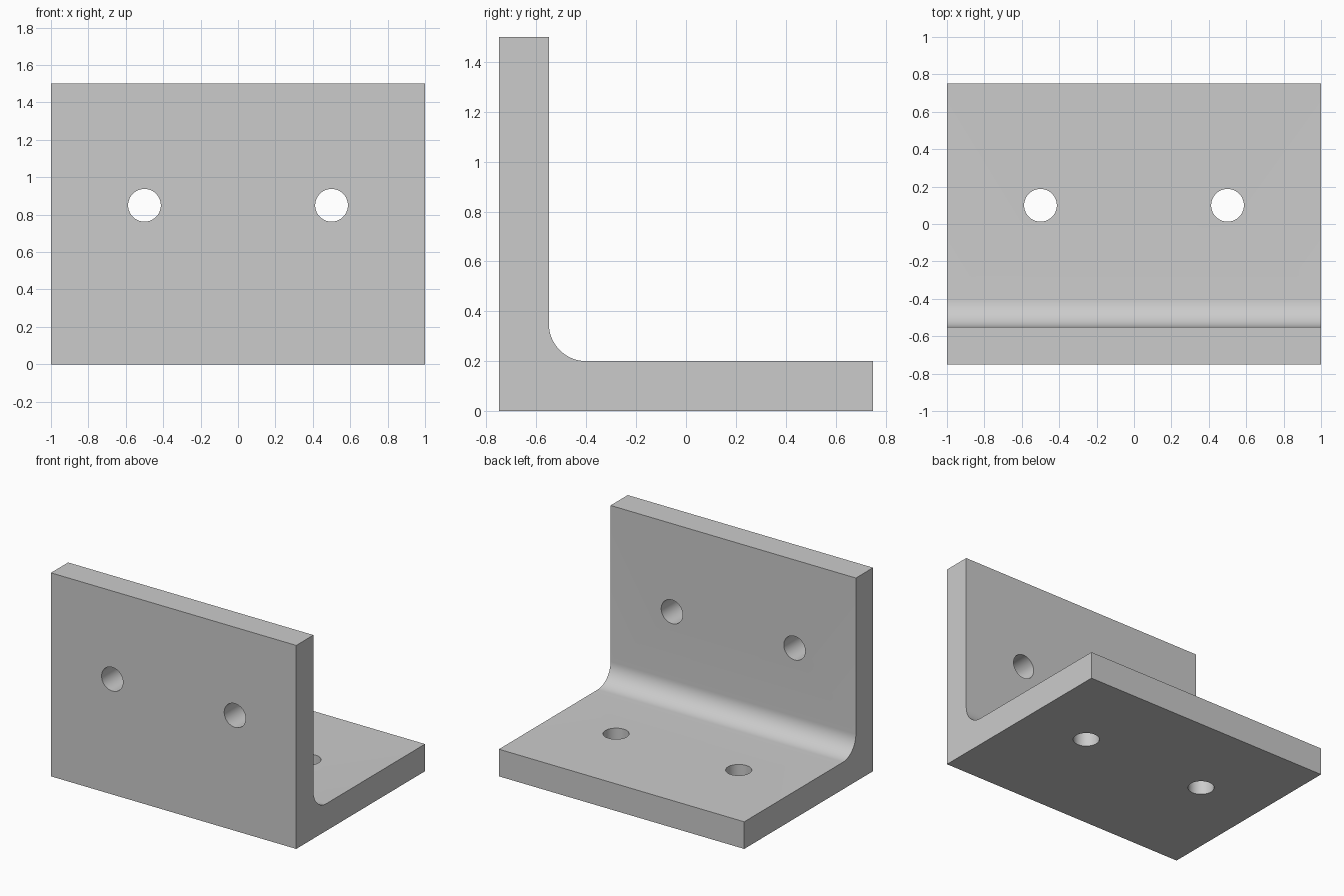
import bpy, bmesh, math

if "Cube" in bpy.data.objects:
    bpy.data.objects.remove(bpy.data.objects["Cube"])

HALF_W, HALF_D, HEIGHT, THICK = 1.0, 0.75, 1.5, 0.2
FILLET, HOLE_R = 0.15, 0.0875

steel = bpy.data.materials.new("grey steel")
steel.diffuse_color = (0.6, 0.6, 0.6, 1)
steel.use_nodes = True
steel.node_tree.nodes["Principled BSDF"].inputs["Base Color"].default_value = steel.diffuse_color

# L-shaped side profile (y, z) with a rounded inner corner
inner = -HALF_D + THICK
cy, cz = inner + FILLET, THICK + FILLET
profile = [(-HALF_D, 0), (HALF_D, 0), (HALF_D, THICK)]
for i in range(17):
    a = math.radians(270 - 90 * i / 16)
    profile.append((cy + FILLET * math.cos(a), cz + FILLET * math.sin(a)))
profile += [(inner, HEIGHT), (-HALF_D, HEIGHT)]

# Bracket body: profile extruded along x
bm = bmesh.new()
face = bm.faces.new([bm.verts.new((-HALF_W, y, z)) for y, z in profile])
ext = bmesh.ops.extrude_face_region(bm, geom=[face])
bmesh.ops.translate(bm, vec=(2 * HALF_W, 0, 0),
                    verts=[v for v in ext["geom"] if isinstance(v, bmesh.types.BMVert)])
bmesh.ops.recalc_face_normals(bm, faces=bm.faces)
mesh = bpy.data.meshes.new("angle_bracket")
bm.to_mesh(mesh)
bm.free()
mesh.materials.append(steel)
bracket = bpy.data.objects.new("angle_bracket", mesh)
bpy.context.collection.objects.link(bracket)


def drill(location, rotation):
    """Cut a round bolt hole through the bracket."""
    bpy.ops.mesh.primitive_cylinder_add(vertices=48, radius=HOLE_R, depth=0.4,
                                        location=location, rotation=rotation)
    cutter = bpy.context.object
    cutter.name = "hole_cutter"
    cutter.hide_render = True
    cutter.data.materials.append(steel)
    bpy.ops.object.select_all(action='DESELECT')
    bracket.select_set(True)
    bpy.context.view_layer.objects.active = bracket
    mod = bracket.modifiers.new("bolt_hole", 'BOOLEAN')
    mod.operation, mod.solver, mod.object = 'DIFFERENCE', 'EXACT', cutter
    bpy.ops.object.modifier_apply(modifier=mod.name)
    bpy.data.objects.remove(cutter)


# Two bolt holes in each leg
for x in (-0.5, 0.5):
    drill((x, -HALF_D + THICK / 2, 0.85), (math.pi / 2, 0, 0))
    drill((x, 0.1, THICK / 2), (0, 0, 0))

# Smooth fillet and hole walls, sharp outer edges
bpy.ops.object.shade_smooth_by_angle(angle=math.radians(30))
